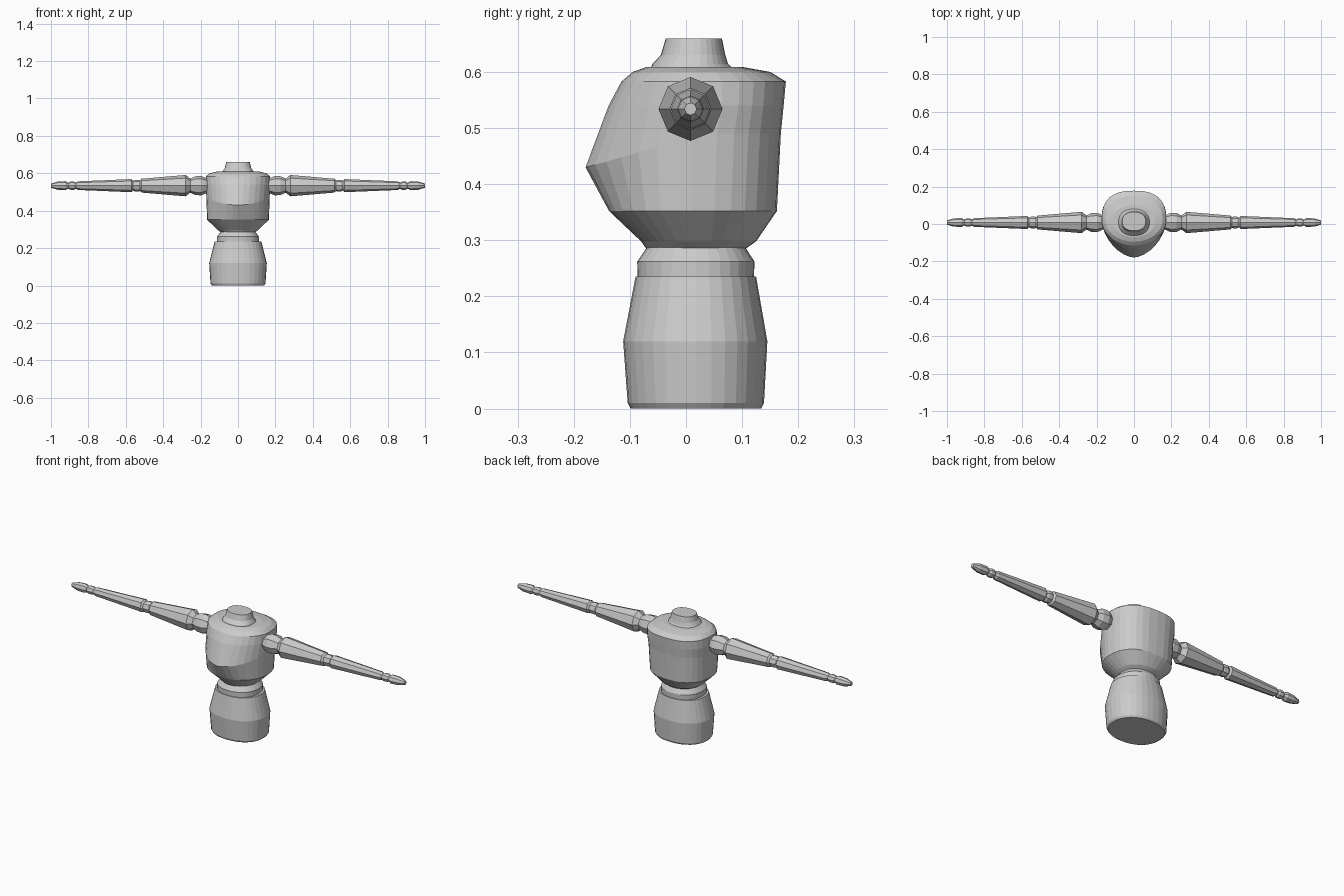
import bpy, bmesh, math

mat = bpy.data.materials.new("light_grey")
mat.diffuse_color = (0.6, 0.6, 0.6, 1)


def skin(name, rings):
    """Bridge equal-sized closed rings of points and cap both ends."""
    bm = bmesh.new()
    loops = [[bm.verts.new(p) for p in r] for r in rings]
    n = len(loops[0])
    for a, b in zip(loops, loops[1:]):
        for i in range(n):
            j = (i + 1) % n
            bm.faces.new((a[i], a[j], b[j], b[i]))
    bm.faces.new(loops[0][::-1])
    bm.faces.new(loops[-1])
    bmesh.ops.recalc_face_normals(bm, faces=bm.faces)
    me = bpy.data.meshes.new(name)
    bm.to_mesh(me)
    bm.free()
    me.materials.append(mat)
    ob = bpy.data.objects.new(name, me)
    bpy.context.collection.objects.link(ob)
    return ob


def oval(z, hx, front, back, mid=None, nf=2.0, nb=2.0, lift=0.0, n=32):
    """Horizontal ring: separate front/back depth and roundness; lift raises all but the front."""
    mid = (front + back) / 2 if mid is None else mid
    pts = []
    for i in range(n):
        a = 2 * math.pi * i / n
        c, s = math.cos(a), math.sin(a)
        e = 2 / (nf if s < 0 else nb)
        x = hx * math.copysign(abs(c) ** (2 / nb if s >= 0 else e), c)
        d = abs(s) ** e
        y = mid + (d * (back - mid) if s >= 0 else -d * (mid - front))
        pts.append((x, y, z + lift * (1 - max(0, -s))))
    return pts


# Hips: flared lower block
skin("hips", [oval(*r, nf=2.2, nb=2.2) for r in (
    (0.0, 0.14, -0.099, 0.134), (0.01, 0.147, -0.104, 0.139),
    (0.12, 0.154, -0.112, 0.145), (0.235, 0.125, -0.090, 0.125))])

# Waist: stepped collar between hips and chest
skin("waist", [oval(*r, nf=2.2, nb=2.2) for r in (
    (0.225, 0.112, -0.086, 0.121), (0.262, 0.112, -0.087, 0.122),
    (0.29, 0.09, -0.068, 0.104))])

# Chest: rounded back, wedge-shaped front ridge
skin("chest", [
    oval(0.284, 0.09, -0.070, 0.105),
    oval(0.298, 0.11, -0.080, 0.125, nb=2.2),
    oval(0.352, 0.165, -0.137, 0.162, 0.01, 2.0, 2.5),
    oval(0.43, 0.170, -0.179, 0.169, 0.01, 1.7, 2.6, 0.06),
    oval(0.54, 0.174, -0.138, 0.174, 0.02, 1.9, 2.6),
    oval(0.583, 0.172, -0.115, 0.178, 0.02, 2.0, 2.6),
    oval(0.600, 0.153, -0.095, 0.150, 0.02, 2.0, 2.4),
    oval(0.609, 0.115, -0.070, 0.100, 0.015, 2.0, 2.2)])

# Neck
skin("neck", [oval(*r, nf=2.3, nb=2.3) for r in (
    (0.605, 0.085, -0.064, 0.085), (0.614, 0.08, -0.060, 0.075),
    (0.63, 0.07, -0.045, 0.070), (0.66, 0.063, -0.036, 0.064)) ])

# Arm pieces as (x, radius) profiles along the arm axis
ARM = {
    "shoulder_joint": [(0.15, 0.03), (0.178, 0.044), (0.198, 0.052),
                       (0.228, 0.050), (0.25, 0.04), (0.275, 0.03)],
    "upper_arm": [(0.25, 0.034), (0.28, 0.057), (0.515, 0.037), (0.525, 0.028)],
    "elbow_joint": [(0.515, 0.024), (0.53, 0.031), (0.55, 0.031), (0.57, 0.022)],
    "forearm": [(0.56, 0.024), (0.57, 0.035), (0.855, 0.023), (0.868, 0.016)],
    "wrist_joint": [(0.862, 0.014), (0.878, 0.022), (0.895, 0.022), (0.91, 0.014)],
    "hand": [(0.905, 0.014), (0.922, 0.024), (0.965, 0.022), (1.0, 0.011)],
}
for side, sign in (("left", 1), ("right", -1)):
    for part, profile in ARM.items():
        skin(f"{side}_{part}", [
            [(sign * x, 0.008 + r * math.cos(k * math.pi / 4),
              0.534 + r * math.sin(k * math.pi / 4)) for k in range(8)]
            for x, r in profile])
